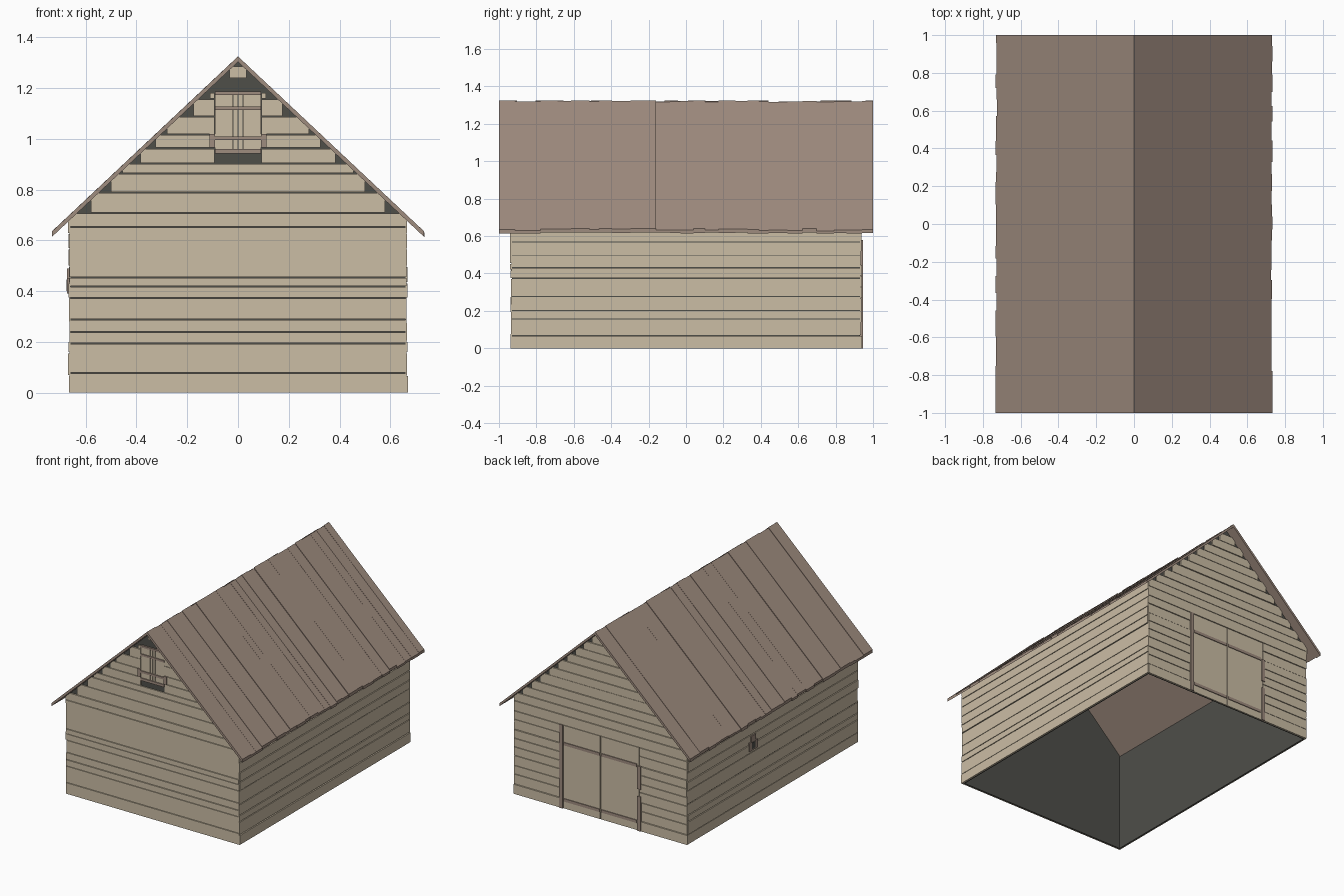
import bpy, bmesh, random
from mathutils import Vector

random.seed(4)
cube = bpy.data.objects.get("Cube")
if cube:
    bpy.data.objects.remove(cube)


def material(name, rgb):
    lin = [((c / 255 + 0.055) / 1.055) ** 2.4 for c in rgb] + [1]
    m = bpy.data.materials.new(name)
    m.use_nodes = True
    m.diffuse_color = lin
    m.node_tree.nodes["Principled BSDF"].inputs["Base Color"].default_value = lin
    return m


PLANK = material("pale plank", (203, 189, 165))
BROWN = material("brown timber", (159, 140, 127))
DARK = material("dark lining", (78, 78, 73))

SLOPE, RIDGE, UNDER = 0.94, 1.325, 1.303
HALF_X, HALF_Y = 0.66, 0.93


class Part:
    """Collects prisms into one object."""

    def __init__(self, name, mat):
        self.name, self.mat, self.bm = name, mat, bmesh.new()

    def prism(self, poly, axis, d0, d1):
        pts = [p for i, p in enumerate(poly)
               if (Vector(p) - Vector(poly[i - 1])).length > 1e-4]
        place = (lambda u, z, d: (u, d, z)) if axis == "y" else (lambda u, z, d: (d, u, z))
        a, b = [[self.bm.verts.new(place(u, z, d)) for u, z in pts] for d in (d0, d1)]
        self.bm.faces.new(a)
        self.bm.faces.new(b)
        for i in range(len(a)):
            self.bm.faces.new((a[i - 1], a[i], b[i], b[i - 1]))

    def rect(self, u0, u1, z0, z1, axis, d0, d1):
        self.prism([(u0, z0), (u1, z0), (u1, z1), (u0, z1)], axis, d0, d1)

    def finish(self):
        bmesh.ops.recalc_face_normals(self.bm, faces=self.bm.faces)
        me = bpy.data.meshes.new(self.name)
        self.bm.to_mesh(me)
        self.bm.free()
        me.materials.append(self.mat)
        bpy.context.collection.objects.link(bpy.data.objects.new(self.name, me))


def roof_x(z):
    return (UNDER - z) / SLOPE


def gable_plank(part, side, z0, z1, w, inner=0):
    """Plank row with its ends trimmed by the roof, split around an opening."""
    top = z1 - 0.004
    d = side * (HALF_Y + random.uniform(0.006, 0.011))
    half = [(w, z0), (w, min(top, UNDER - SLOPE * w)), (min(w, roof_x(top)), top)]
    left = [(-u, z) for u, z in reversed(half)]
    if not inner:
        part.prism(half + left, "y", side * HALF_Y, d)
        return
    part.prism([(inner, z0)] + half + [(inner, top)], "y", side * HALF_Y, d)
    part.prism([(-inner, top)] + left + [(-inner, z0)], "y", side * HALF_Y, d)


# Dark inner walls, open below
lining = Part("inner_walls", DARK)
eave = UNDER - SLOPE * HALF_X
for s in (-1, 1):
    lining.prism([(-HALF_X, 0), (HALF_X, 0), (HALF_X, eave), (0, UNDER), (-HALF_X, eave)],
                 "y", s * (HALF_Y - 0.008), s * HALF_Y)
    lining.rect(-HALF_Y, HALF_Y, 0, eave, "x", s * (HALF_X - 0.008), s * HALF_X)
lining.finish()

# Front siding
front = Part("front_siding", PLANK)
levels = [0, .08, .195, .24, .29, .375, .42, .455, .655, .71]
for z0, z1 in zip(levels, levels[1:]):
    gable_plank(front, -1, z0, z1, HALF_X + 0.004)
steps = [(.71, .58), (.79, .50), (.865, .455), (.905, .385), (.965, .325),
         (1.02, .28), (1.09, .175), (1.16, .11), (1.185, 0)]
for (z0, w), (z1, _) in zip(steps, steps[1:]):
    gable_plank(front, -1, z0, z1, w, 0.092 if z0 > 0.9 else 0)
gable_plank(front, -1, 1.24, 1.29, 0.034)
front.finish()

# Loft hatch: two leaves, battens, sill and frame
hatch = Part("loft_hatch", PLANK)
hatch_trim = Part("loft_hatch_trim", BROWN)
for s in (-1, 1):
    hatch.rect(s * .02, s * .09, .96, 1.175, "y", -HALF_Y, -HALF_Y - .006)
    hatch.rect(s * .002, s * .017, .96, 1.175, "y", -HALF_Y, -HALF_Y - .005)
    hatch_trim.rect(s * .09, s * .112, .965, 1.02, "y", -HALF_Y, -HALF_Y - .014)
for z0, z1 in ((.942, .96), (.995, 1.01), (1.113, 1.127), (1.172, 1.186)):
    hatch_trim.rect(-.09, .09, z0, z1, "y", -HALF_Y, -HALF_Y - .012)
hatch.finish()
hatch_trim.finish()

# Back siding, split around the doorway
DOOR_X, DOOR_Z = 0.3, 0.58
back = Part("back_siding", PLANK)
levels = [0, .07, .14, .2, .27, .33, .39, .45, .52, .58, .65, .71, .77, .83,
          .9, .96, 1.03, 1.09, 1.15, 1.21, 1.27]
for z0, z1 in zip(levels, levels[1:]):
    w = min(HALF_X + 0.004, roof_x(z0 * 0.45 + z1 * 0.55))
    gable_plank(back, 1, z0, z1, w, DOOR_X if z1 <= DOOR_Z else 0)
back.finish()

# Double back doors with battens and posts
doors = Part("back_doors", PLANK)
door_trim = Part("back_door_trim", BROWN)
for s in (-1, 1):
    doors.rect(s * .003, s * (DOOR_X - .004), 0, DOOR_Z - .004, "y", HALF_Y, HALF_Y + .007)
    for z0 in (.05, .44):
        door_trim.rect(s * .006, s * (DOOR_X - .02), z0, z0 + .02, "y", HALF_Y, HALF_Y + .012)
for x, z0, z1 in ((.3, 0, .58), (-.3, 0, .24), (-.3, .29, .45)):
    door_trim.rect(x - .013, x + .013, z0, z1, "y", HALF_Y, HALF_Y + .015)
doors.finish()
door_trim.finish()

# Long side siding
levels = [0, .07, .16, .205, .28, .375, .435, .5, .57, .63, .69]
for name, s in (("left_siding", 1), ("right_siding", -1)):
    siding = Part(name, PLANK)
    for z0, z1 in zip(levels, levels[1:]):
        end = HALF_Y + random.uniform(0.002, 0.008)
        siding.rect(-end, end, z0, min(z1 - .005, eave), "x", s * HALF_X,
                    s * (HALF_X + random.uniform(0.004, 0.011)))
    siding.finish()

# Small side hatch
vent = Part("side_hatch", BROWN)
vent.rect(.175, .265, .39, .45, "x", -HALF_X, -HALF_X - .014)
vent.rect(.195, .245, .45, .49, "x", -HALF_X, -HALF_X - .014)
vent.finish()
hole = Part("side_hatch_opening", DARK)
hole.rect(.2, .24, .40, .445, "x", -HALF_X - .014, -HALF_X - .016)
hole.finish()

# Roof boards of uneven width and height on both slopes
for name, s in (("left_roof", 1), ("right_roof", -1)):
    roof = Part(name, BROWN)
    y = -1.0
    while y < 1:
        y1 = y + random.uniform(0.05, 0.1)
        if y1 > 0.96:
            y1 = 1.0
        x = random.uniform(0.726, 0.734)
        top = RIDGE - random.uniform(0, 0.008)
        roof.prism([(0, UNDER), (s * x, UNDER - SLOPE * x),
                    (s * x, top - SLOPE * x), (0, top)], "y", y, y1)
        y = y1
    roof.finish()
